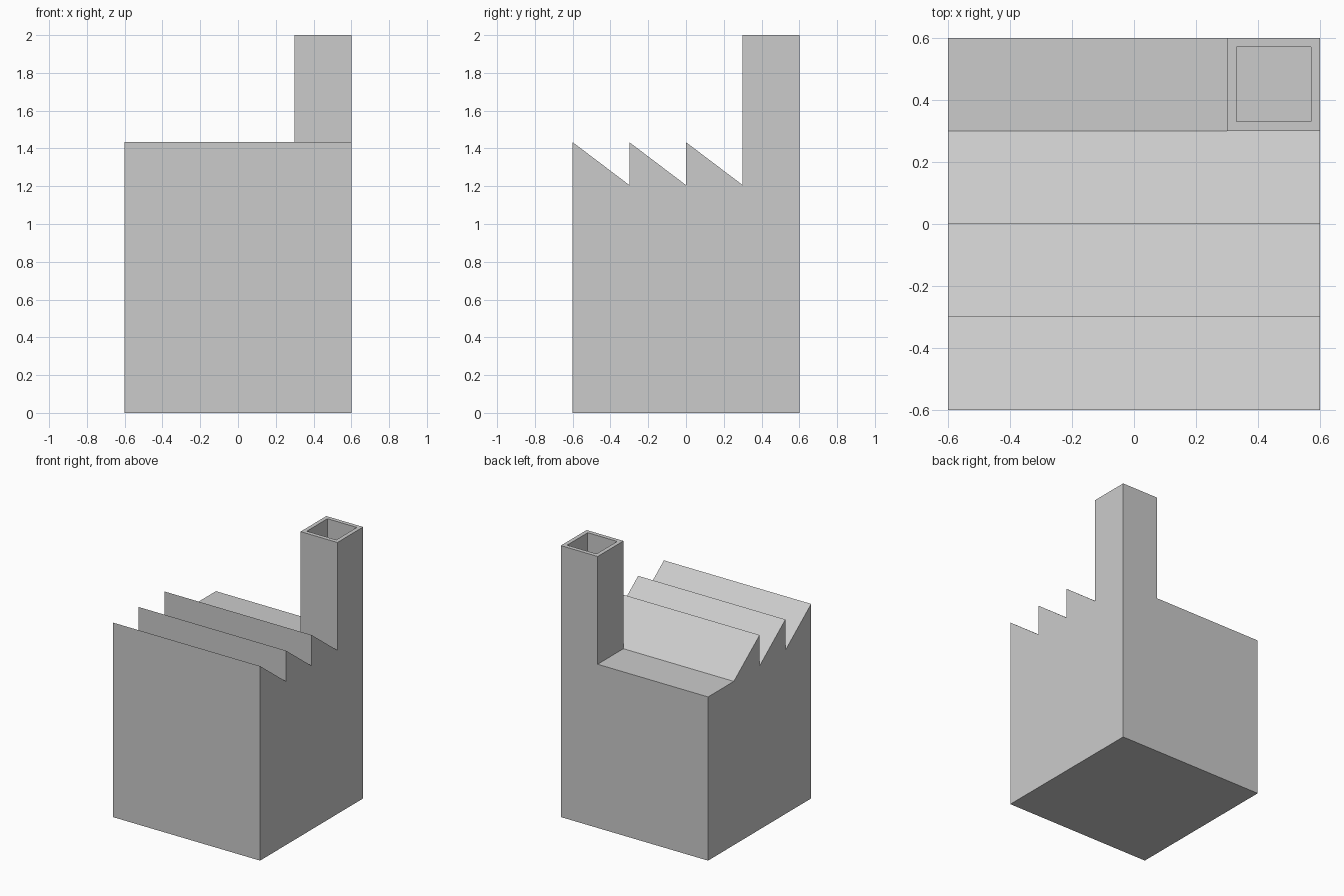
import bpy, bmesh
from mathutils import Vector

if "Cube" in bpy.data.objects:
    bpy.data.objects.remove(bpy.data.objects["Cube"])

HALF = 0.6      # half width of the building
ROOF = 1.206    # flat roof and valley height
PEAK = 1.433    # sawtooth ridge height
TOP = 2.0       # chimney top
STEP = 0.3      # tooth length and chimney width
WALL = 0.03     # chimney wall thickness


def finish(name, bm):
    bmesh.ops.recalc_face_normals(bm, faces=bm.faces)
    mesh = bpy.data.meshes.new(name)
    bm.to_mesh(mesh)
    bm.free()
    obj = bpy.data.objects.new(name, mesh)
    bpy.context.collection.objects.link(obj)
    return obj


# Factory hall: sawtooth side profile extruded across the width
profile = [(-HALF, 0)]
for i in range(3):
    y = -HALF + i * STEP
    profile += [(y, PEAK), (y + STEP, ROOF)]
profile += [(HALF, ROOF), (HALF, 0)]

bm = bmesh.new()
side = bm.faces.new([bm.verts.new((-HALF, y, z)) for y, z in profile])
ext = bmesh.ops.extrude_face_region(bm, geom=[side], use_keep_orig=True)
moved = [g for g in ext["geom"] if isinstance(g, bmesh.types.BMVert)]
bmesh.ops.translate(bm, verts=moved, vec=(2 * HALF, 0, 0))
finish("factory_hall", bm)


# Chimney: open square tube standing on the back right roof corner
def ring(bm, size, z):
    c, h = HALF - STEP / 2, size / 2
    return [bm.verts.new((c + sx * h, c + sy * h, z))
            for sx, sy in ((-1, -1), (1, -1), (1, 1), (-1, 1))]


bm = bmesh.new()
inner = STEP - 2 * WALL
rings = [ring(bm, STEP, ROOF), ring(bm, STEP, TOP),
         ring(bm, inner, TOP), ring(bm, inner, ROOF)]
for a, b in zip(rings, rings[1:]):
    for i in range(4):
        j = (i + 1) % 4
        bm.faces.new((a[i], a[j], b[j], b[i]))
chimney = finish("chimney", bm)

# Make sure the open tube's outer walls face outward
c = Vector((HALF - STEP / 2, HALF - STEP / 2, 0))
first = chimney.data.polygons[0]
if first.normal.dot(first.center - c) < 0:
    chimney.data.flip_normals()
